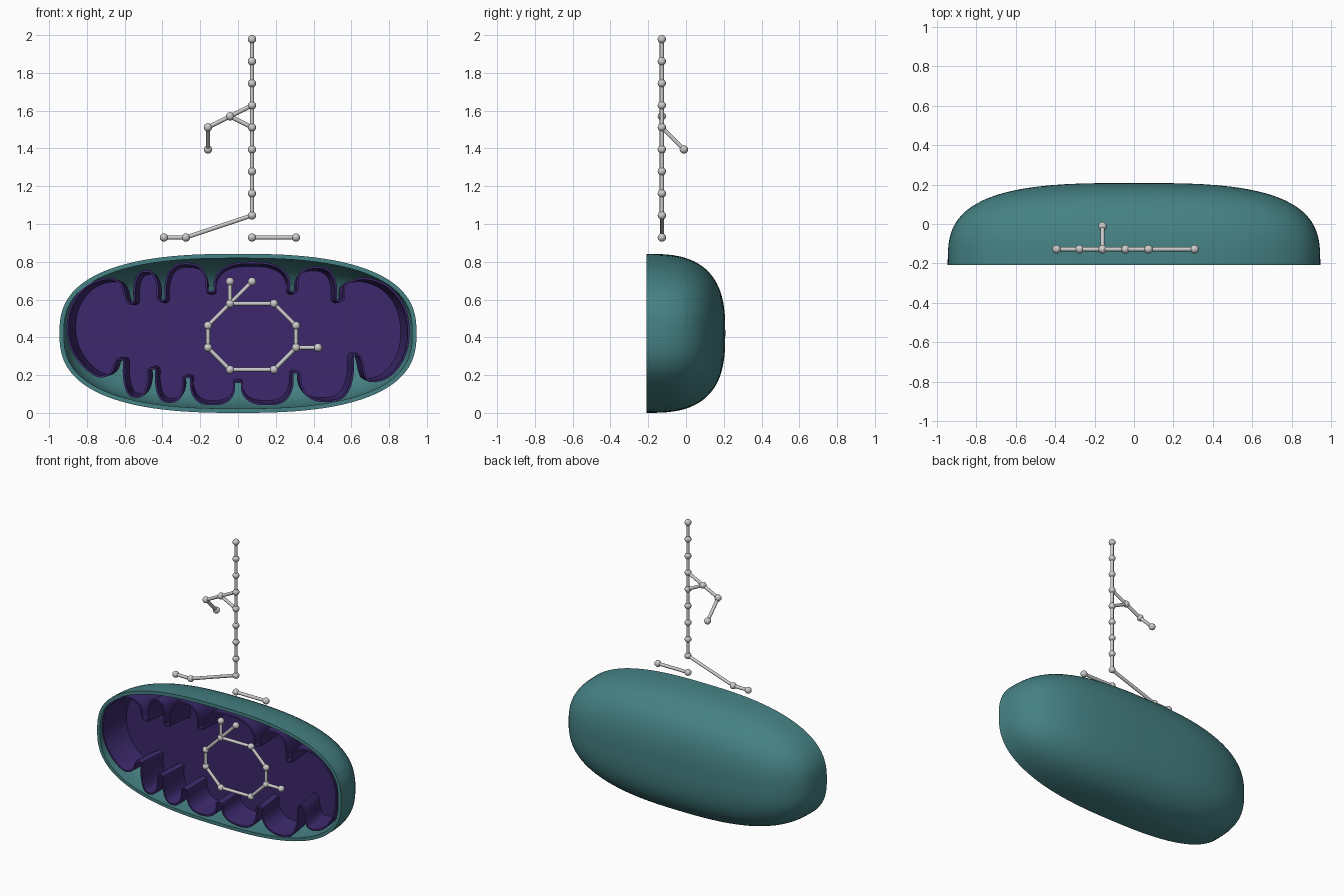
import bpy, bmesh, math
from mathutils import Vector

if "Cube" in bpy.data.objects:
    bpy.data.objects.remove(bpy.data.objects["Cube"])

FRONT, CZ = -0.208, 0.421


def material(name, rgb):
    m = bpy.data.materials.new(name)
    m.diffuse_color = (*rgb, 1)
    m.use_nodes = True
    m.node_tree.nodes["Principled BSDF"].inputs["Base Color"].default_value = m.diffuse_color
    return m


def finish(name, bm, mat=None, thickness=0, offset=0, angle=40):
    me = bpy.data.meshes.new(name)
    bm.to_mesh(me)
    bm.free()
    ob = bpy.data.objects.new(name, me)
    bpy.context.collection.objects.link(ob)
    if mat:
        me.materials.append(mat)
    bpy.ops.object.select_all(action='DESELECT')
    ob.select_set(True)
    bpy.context.view_layer.objects.active = ob
    if thickness:
        s = ob.modifiers.new("wall", 'SOLIDIFY')
        s.thickness, s.offset = thickness, offset
        bpy.ops.object.modifier_apply(modifier=s.name)
    bpy.ops.object.shade_smooth_by_angle(angle=math.radians(angle))
    return ob


def cup(rings, pole=None):
    """Skin closed rings from front to back, closing the back with a pole or a flat floor."""
    bm = bmesh.new()
    vs = [[bm.verts.new(p) for p in r] for r in rings]
    n = len(vs[0])
    for a, b in zip(vs, vs[1:]):
        for i in range(n):
            j = (i + 1) % n
            bm.faces.new((a[i], a[j], b[j], b[i]))
    if pole:
        tip = bm.verts.new(pole)
        for i in range(n):
            bm.faces.new((vs[-1][i], vs[-1][(i + 1) % n], tip))
    else:
        bm.faces.new(vs[-1])
    bmesh.ops.recalc_face_normals(bm, faces=bm.faces)
    bm.faces.ensure_lookup_table()
    if bm.faces[-1].normal.y < 0:
        bmesh.ops.reverse_faces(bm, faces=bm.faces)
    return bm


def spow(v, n):
    return math.copysign(abs(v) ** (2 / n), v)


# Outer membrane: half of a boxy ellipsoid, open at the front
A, B, C = 0.945, 0.416, 0.421
rings = []
for k in range(22):
    s = spow(math.sin(k / 22 * math.pi / 2), 2.9)
    fx, fz = (1 - s ** 3.1) ** (1 / 3.1), (1 - s ** 2.8) ** (1 / 2.8)
    rings.append([(A * fx * spow(math.cos(t), 2.6), FRONT + B * s,
                   CZ + C * fz * spow(math.sin(t), 2.6))
                  for t in (i * math.tau / 112 for i in range(112))])
finish("outer_membrane", cup(rings, (0, FRONT + B, CZ)),
       material("teal", (0.06, 0.22, 0.23)), 0.023, -1)

# Inner membrane outline: end caps plus arched lobes between the fold tips
W = 0.019
top_tips = [(-.57, .59), (-.405, .60), (-.145, .645), (.293, .645), (.54, .60)]
top_crowns = [.75, .79, .795, .77]
low_tips = [(.63, .30), (.31, .21), (0, .16), (-.27, .185), (-.455, .23), (-.625, .28)]
low_crowns = [.062, .046, .046, .058, .085]
left_cap = [(-.665, .225), (-.70, .197), (-.75, .198), (-.82, .25), (-.88, .34),
            (-.902, .45), (-.88, .57), (-.81, .665), (-.70, .71), (-.62, .685)]
right_cap = [(.565, .67), (.61, .70), (.69, .71), (.80, .665), (.88, .56),
             (.904, .43), (.885, .31), (.825, .215), (.75, .172), (.68, .182)]


def lobes(tips, crowns, d):
    pts = []
    for (xa, za), (xb, zb), crown in zip(tips, tips[1:], crowns):
        xa, xb = xa + d * W, xb - d * W
        for i in range(17):
            u = i / 16 * math.pi
            c, s = math.cos(u), spow(max(math.sin(u), 0), 2.7)
            base = za + (zb - za) * (1 - c) / 2
            pts.append(((xa + xb) / 2 - (xb - xa) / 2 * spow(c, 2.7),
                        base + (crown - base) * s))
    return pts


def smooth_loop(pts, steps):
    p = [Vector(q) for q in pts]
    n, out = len(p), []
    for i in range(n):
        a, b, c, d = p[i - 1], p[i], p[(i + 1) % n], p[(i + 2) % n]
        for k in range(steps):
            t = k / steps
            out.append(b + (c - a) * (t / 2) + (2 * a - 5 * b + 4 * c - d) * (t * t / 2)
                       + (3 * b - a - 3 * c + d) * (t ** 3 / 2))
    return out


tl, tr, br, bl = top_tips[0], top_tips[-1], low_tips[0], low_tips[-1]
outline = smooth_loop(
    [(bl[0] - W, bl[1])] + left_cap + [(tl[0] - W, tl[1])]
    + lobes(top_tips, top_crowns, 1)
    + [(tr[0] + W, tr[1])] + right_cap + [(br[0] + W, br[1])]
    + lobes(low_tips, low_crowns, -1), 3)

# Inner membrane: folded wall tapering to a flat floor
walls = [[(p.x * f, FRONT + d, CZ + (p.y - CZ) * f) for p in outline]
         for d, f in ((0, 1), (.07, .992), (.14, .977), (.205, .957))]
finish("inner_membrane", cup(walls), material("purple", (0.045, 0.022, 0.15)), 0.011, 0)

# Ball-and-stick molecule on a regular lattice: (column, row) with optional depth step
STEP, R_BALL, R_BOND = 0.1166, 0.022, 0.011
chains = [
    [(0, k) for k in range(15, 6, -1)] + [(-3, 6), (-4, 6)],            # tail
    [(0, 12), (-1, 11.5), (0, 11)],                                     # small triangle
    [(-1, 11.5), (-2, 11), (-2, 10, 1)],                                # side branch
    [(0, 6), (2, 6)],                                                   # loose bond
    [(-1, 3), (1, 3), (2, 2), (2, 1), (1, 0), (-1, 0), (-2, 1), (-2, 2), (-1, 3)],
    [(-1, 4), (-1, 3), (0, 4)], [(2, 1), (3, 1)],                       # ring side groups
]


def place(node):
    depth = node[2] if len(node) > 2 else 0
    return Vector((0.074 + STEP * node[0], -0.128 + STEP * depth, 0.229 + STEP * node[1]))


balls, bonds = bmesh.new(), bmesh.new()
for node in sorted({n for ch in chains for n in ch}):
    p = place(node)
    geo = bmesh.ops.create_uvsphere(balls, u_segments=16, v_segments=10, radius=R_BALL)
    bmesh.ops.translate(balls, verts=geo["verts"], vec=p)
for ch in chains:
    for a, b in zip(ch, ch[1:]):
        a, b = place(a), place(b)
        geo = bmesh.ops.create_cone(bonds, cap_ends=True, segments=14, radius1=R_BOND,
                                    radius2=R_BOND, depth=(b - a).length)
        rot = (b - a).to_track_quat('Z', 'Y').to_matrix()
        bmesh.ops.rotate(bonds, verts=geo["verts"], cent=(0, 0, 0), matrix=rot)
        bmesh.ops.translate(bonds, verts=geo["verts"], vec=(a + b) / 2)
finish("molecule_balls", balls, angle=60)
finish("molecule_bonds", bonds)
